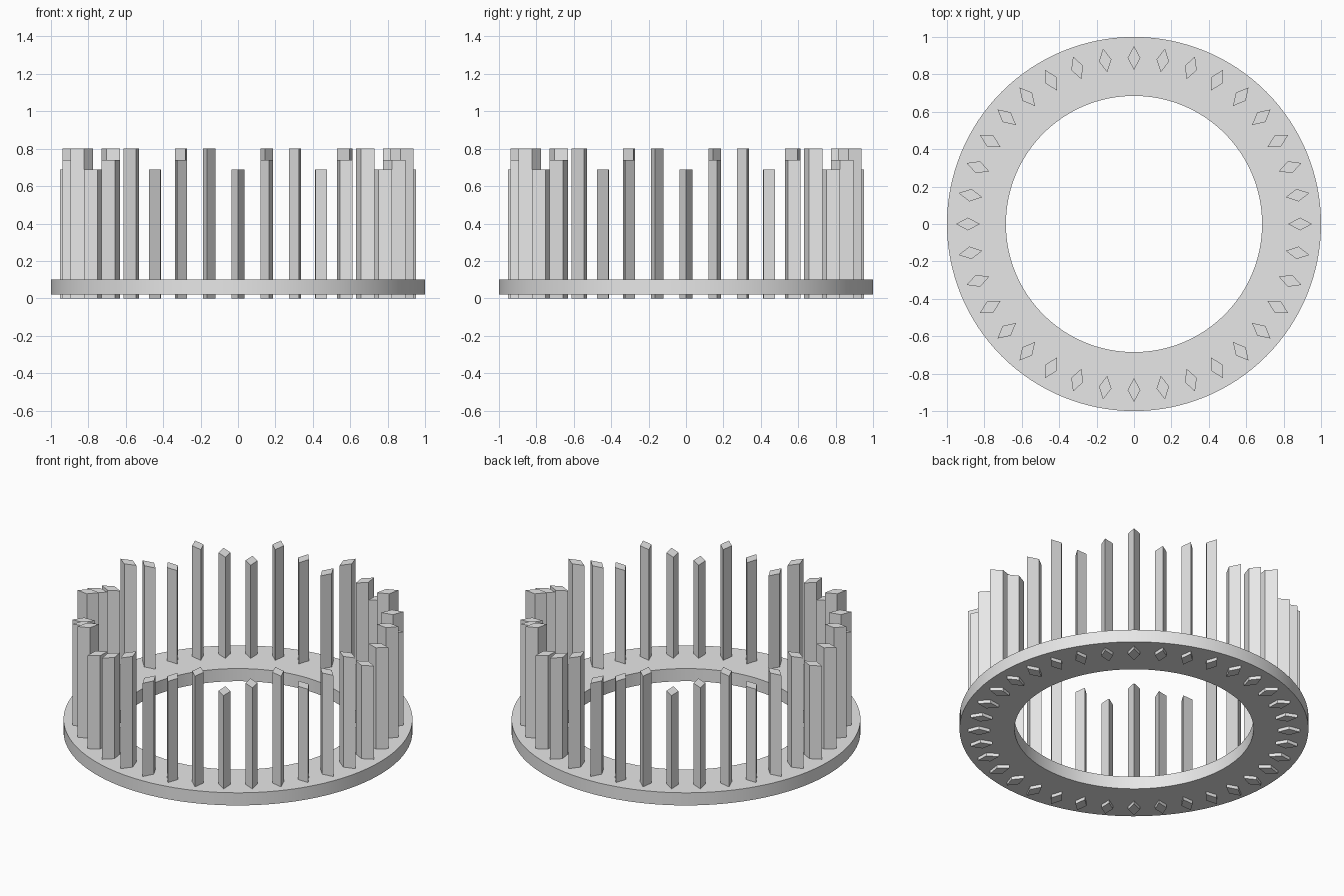
import bpy, bmesh, math

if "Cube" in bpy.data.objects:
    bpy.data.objects.remove(bpy.data.objects["Cube"])

grey = bpy.data.materials.new("light_grey")
grey.diffuse_color = (0.8, 0.8, 0.8, 1)
grey.use_nodes = True
grey.node_tree.nodes["Principled BSDF"].inputs["Base Color"].default_value = grey.diffuse_color


def make_object(name, bm):
    bmesh.ops.recalc_face_normals(bm, faces=bm.faces[:])
    mesh = bpy.data.meshes.new(name)
    bm.to_mesh(mesh)
    bm.free()
    mesh.materials.append(grey)
    obj = bpy.data.objects.new(name, mesh)
    bpy.context.collection.objects.link(obj)
    return obj


# Flat base ring: rectangular section swept round the z axis
SEGMENTS = 128
section = [(0.685, 0.02), (1.0, 0.02), (1.0, 0.10), (0.685, 0.10)]
bm = bmesh.new()
loops = []
for s in range(SEGMENTS):
    a = 2 * math.pi * s / SEGMENTS
    loops.append([bm.verts.new((r * math.cos(a), r * math.sin(a), z)) for r, z in section])
for s in range(SEGMENTS):
    here, after = loops[s], loops[(s + 1) % SEGMENTS]
    for k in range(4):
        n = (k + 1) % 4
        bm.faces.new((here[k], after[k], after[n], here[n]))
ring = make_object("base_ring", bm)
bpy.context.view_layer.objects.active = ring
ring.select_set(True)
bpy.ops.object.shade_smooth_by_angle(angle=math.radians(30))
ring.select_set(False)

# Diamond posts through the ring, in a repeating cycle of three heights
POSTS = 36
HEIGHTS = (0.69, 0.74, 0.80)
diamond = [(0.952, 0), (0.888, 0.034), (0.824, 0), (0.888, -0.034)]
for i in range(POSTS):
    a = 2 * math.pi * i / POSTS
    c, s = math.cos(a), math.sin(a)
    bm = bmesh.new()
    low, high = [[bm.verts.new((x * c - y * s, x * s + y * c, z)) for x, y in diamond]
                 for z in (0, HEIGHTS[i % 3])]
    bm.faces.new(low[::-1])
    bm.faces.new(high)
    for k in range(4):
        n = (k + 1) % 4
        bm.faces.new((low[k], low[n], high[n], high[k]))
    make_object(f"post_{i + 1:02d}", bm)
